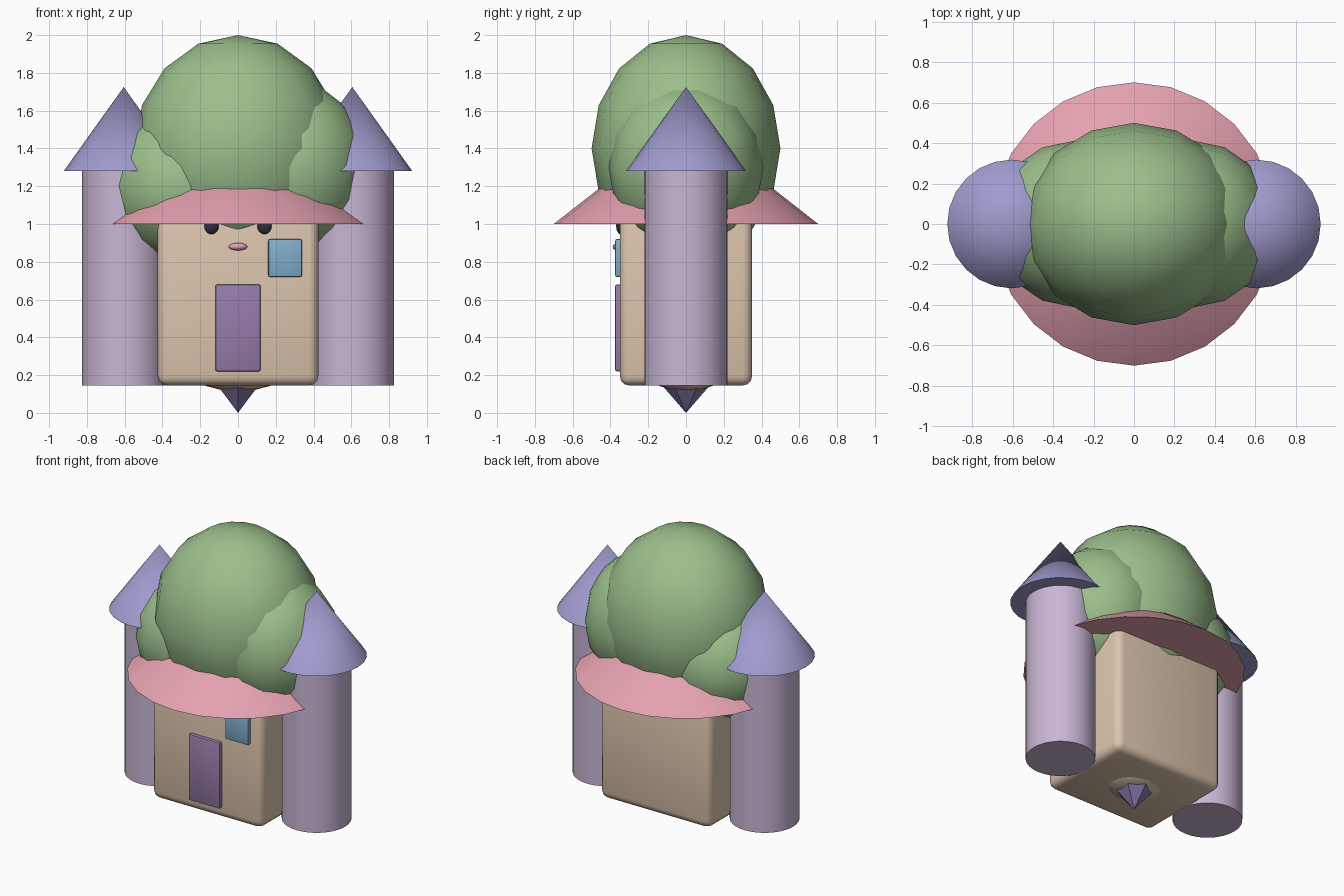
import bpy
from math import radians, pi

if "Cube" in bpy.data.objects:
    bpy.data.objects.remove(bpy.data.objects["Cube"])


def paint(ob, name, rgb):
    mat = bpy.data.materials.get(name) or bpy.data.materials.new(name)
    mat.diffuse_color = (*rgb, 1)
    mat.use_nodes = True
    mat.node_tree.nodes["Principled BSDF"].inputs["Base Color"].default_value = mat.diffuse_color
    ob.data.materials.append(mat)


def finish(name, color, angle):
    ob = bpy.context.object
    ob.name = name
    paint(ob, color, COLORS[color])
    bpy.ops.object.transform_apply(location=False, rotation=True, scale=True)
    if angle:
        bpy.ops.object.shade_smooth_by_angle(angle=radians(angle))
    return ob


COLORS = {
    "leaf": (0.33, 0.52, 0.26), "roof": (0.78, 0.36, 0.43),
    "wall": (0.72, 0.56, 0.42), "stone": (0.58, 0.47, 0.66),
    "slate": (0.35, 0.33, 0.62), "door": (0.31, 0.20, 0.40),
    "glass": (0.22, 0.42, 0.60), "dark": (0.03, 0.03, 0.05),
    "spike": (0.23, 0.18, 0.38),
}


def cone(name, color, x, z0, z1, r0, r1, sides, angle=40):
    bpy.ops.mesh.primitive_cone_add(vertices=sides, radius1=r0, radius2=r1,
                                    depth=z1 - z0, location=(x, 0, (z0 + z1) / 2))
    return finish(name, color, angle)


def ball(name, color, loc, radii, segs=16, rings=8):
    bpy.ops.mesh.primitive_uv_sphere_add(segments=segs, ring_count=rings, radius=1, location=loc)
    bpy.context.object.scale = radii
    return finish(name, color, 60)


def box(name, color, lo, hi, bevel, segs):
    bpy.ops.mesh.primitive_cube_add(size=1, location=[(a + b) / 2 for a, b in zip(lo, hi)])
    bpy.context.object.scale = [b - a for a, b in zip(lo, hi)]
    ob = finish(name, color, 0)
    mod = ob.modifiers.new("bevel", 'BEVEL')
    mod.width, mod.segments = bevel, segs
    bpy.ops.object.modifier_apply(modifier="bevel")
    bpy.ops.object.shade_smooth_by_angle(angle=radians(35))


# House body with door and window
box("house_body", "wall", (-0.425, -0.35, 0.145), (0.425, 0.35, 1.06), 0.05, 3)
box("door", "door", (-0.12, -0.375, 0.22), (0.12, -0.34, 0.68), 0.01, 2)
box("window", "glass", (0.16, -0.375, 0.72), (0.34, -0.34, 0.92), 0.01, 2)

# Face under the eaves
for side, label in ((-1, "left"), (1, "right")):
    ball(f"{label}_eye", "dark", (side * 0.14, -0.345, 0.99), (0.04, 0.025, 0.045))
ball("mouth", "roof", (0, -0.36, 0.88), (0.05, 0.028, 0.02))

# Conical eaves
cone("roof", "roof", 0, 1.0, 1.47, 0.70, 0.10, 24)

# Foliage crown and its two side clumps
ball("crown", "leaf", (0, 0, 1.4), (0.55, 0.5, 0.6))
ball("left_clump", "leaf", (-0.3, 0, 1.2), (0.4, 0.41, 0.4))
ball("right_clump", "leaf", (0.3, 0, 1.3), (0.39, 0.41, 0.45))

# Side towers with pointed caps
for side, label in ((-1, "left"), (1, "right")):
    cone(f"{label}_tower", "stone", side * 0.605, 0.145, 1.29, 0.22, 0.22, 32)
    cone(f"{label}_tower_cap", "slate", side * 0.605, 1.28, 1.725, 0.318, 0, 24, 60)

# Rounded base and downward spike
ball("base_bulge", "wall", (0, 0, 0.21), (0.24, 0.2, 0.095))
cone("base_spike", "spike", 0, 0.0, 0.15, 0, 0.13, 6, 0)
